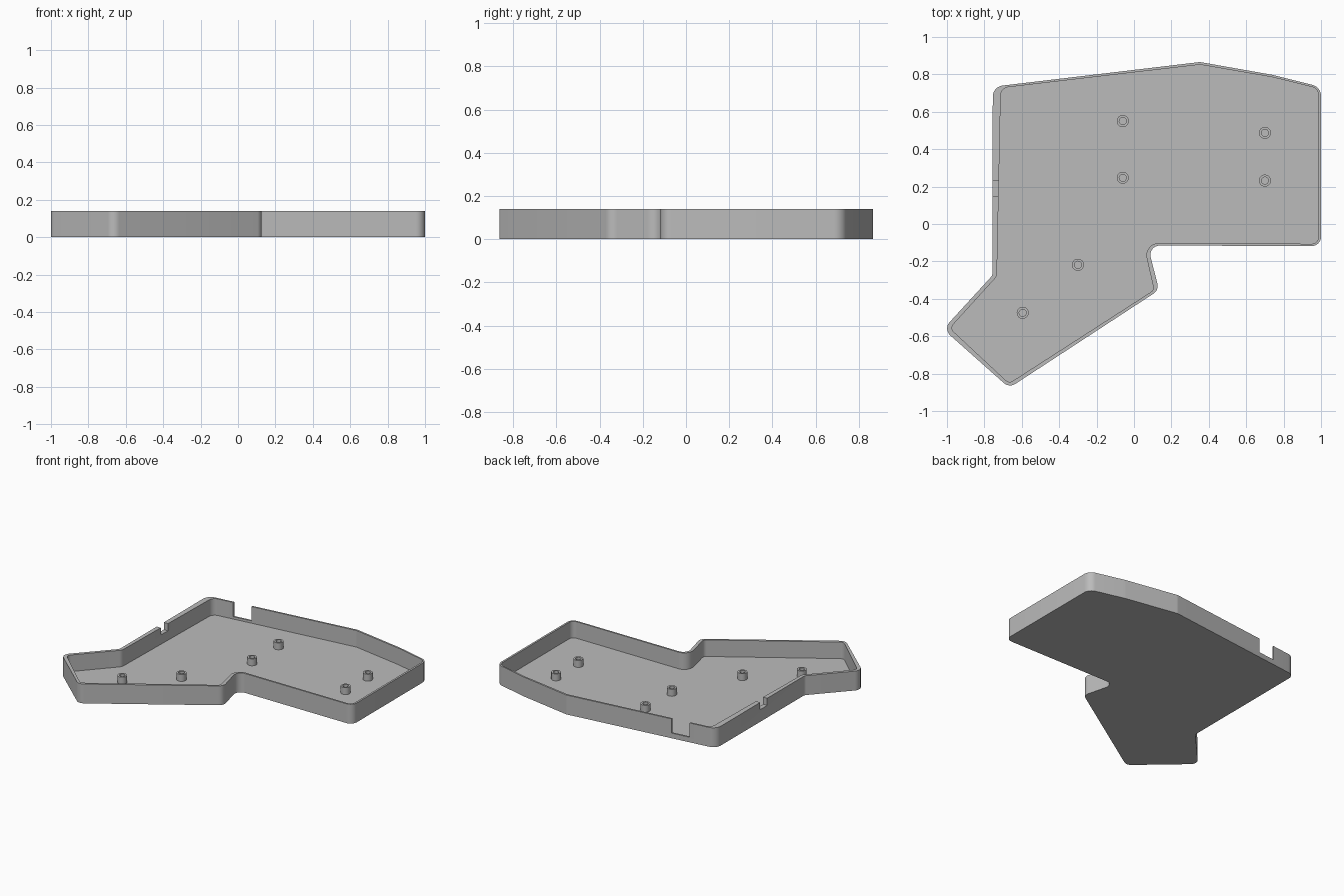
import bpy, bmesh, math
from mathutils import Vector

HEIGHT, FLOOR, STEPS = 0.14, 0.02, 8

cube = bpy.data.objects.get("Cube")
if cube:
    bpy.data.objects.remove(cube, do_unlink=True)

grey = bpy.data.materials.new("plain_grey")
grey.use_nodes = True
grey.diffuse_color = (0.5, 0.5, 0.5, 1)
grey.node_tree.nodes["Principled BSDF"].inputs["Base Color"].default_value = (0.5, 0.5, 0.5, 1)


def make_object(name, bm):
    bmesh.ops.recalc_face_normals(bm, faces=bm.faces)
    mesh = bpy.data.meshes.new(name)
    bm.to_mesh(mesh)
    bm.free()
    obj = bpy.data.objects.new(name, mesh)
    bpy.context.collection.objects.link(obj)
    mesh.materials.append(grey)
    return obj


def smooth(obj):
    bpy.ops.object.select_all(action='DESELECT')
    obj.select_set(True)
    bpy.context.view_layer.objects.active = obj
    bpy.ops.object.shade_smooth_by_angle(angle=math.radians(30))


def rounded(corners):
    """Fillet each (x, y, radius) corner of a closed outline with an arc."""
    pts = []
    for i, (x, y, r) in enumerate(corners):
        p = Vector((x, y))
        a = (Vector(corners[i - 1][:2]) - p).normalized()
        b = (Vector(corners[(i + 1) % len(corners)][:2]) - p).normalized()
        half = a.angle(b) / 2
        centre = p + (a + b).normalized() * (r / math.sin(half))
        start = p + a * (r / math.tan(half)) - centre
        end = p + b * (r / math.tan(half)) - centre
        sweep = start.angle(end)
        for k in range(STEPS + 1):
            t = k / STEPS
            pts.append(centre + (start * math.sin((1 - t) * sweep)
                                 + end * math.sin(t * sweep)) / math.sin(sweep))
    return pts


# Outlines, clockwise from the back right-hand corner
outer = rounded([
    (-0.755, 0.734, 0.06), (0.353, 0.866, 0.06), (0.743, 0.797, 0.1),
    (1.0, 0.732, 0.06), (1.0, -0.118, 0.05), (0.073, -0.115, 0.05),
    (0.134, -0.353, 0.05), (-0.667, -0.876, 0.05), (-1.02, -0.562, 0.05),
    (-0.757, -0.275, 0.03)])
inner = rounded([
    (-0.712, 0.727, 0.045), (0.353, 0.852, 0.05), (0.74, 0.785, 0.1),
    (0.986, 0.724, 0.045), (0.986, -0.106, 0.035), (0.05, -0.102, 0.065),
    (0.107, -0.353, 0.03), (-0.668, -0.852, 0.03), (-0.985, -0.557, 0.03),
    (-0.733, -0.28, 0.05)])

# Open tray: underside, outer wall, rim, inner wall, floor
bm = bmesh.new()
rings = [[bm.verts.new((p.x, p.y, z)) for p in outline]
         for outline, z in ((outer, 0), (outer, HEIGHT), (inner, HEIGHT), (inner, FLOOR))]
count = len(outer)
for low, high in zip(rings, rings[1:]):
    for i in range(count):
        j = (i + 1) % count
        bm.faces.new((low[i], low[j], high[j], high[i]))
bm.faces.new(rings[0])
bm.faces.new(rings[-1])
tray = make_object("case_tray", bm)


def cut_slot(x0, x1, y0, y1, z0):
    """Cut a slot down from the rim to height z0."""
    bm = bmesh.new()
    bmesh.ops.create_cube(bm, size=1)
    for v in bm.verts:
        v.co = (x1 if v.co.x > 0 else x0, y1 if v.co.y > 0 else y0,
                HEIGHT + 0.1 if v.co.z > 0 else z0)
    cutter = make_object("slot_cutter", bm)
    cutter.hide_render = True
    mod = tray.modifiers.new("slot", 'BOOLEAN')
    mod.operation, mod.solver, mod.object = 'DIFFERENCE', 'EXACT', cutter
    bpy.context.view_layer.objects.active = tray
    bpy.ops.object.modifier_apply(modifier=mod.name)
    bpy.data.objects.remove(cutter, do_unlink=True)


# Connector slots in the back wall and the side wall
cut_slot(-0.56, -0.425, 0.68, 0.9, 0.037)
cut_slot(-0.8, -0.68, 0.15, 0.23, 0.088)
smooth(tray)


# Hollow screw posts
def screw_post(name, x, y):
    bm = bmesh.new()
    profile = [(0.032, FLOOR - 0.005), (0.032, 0.07), (0.019, 0.07), (0.019, FLOOR + 0.001)]
    sides = 32
    loops = [[bm.verts.new((x + r * math.cos(math.tau * i / sides),
                            y + r * math.sin(math.tau * i / sides), z))
              for i in range(sides)] for r, z in profile]
    for low, high in zip(loops, loops[1:]):
        for i in range(sides):
            j = (i + 1) % sides
            bm.faces.new((low[i], low[j], high[j], high[i]))
    bm.faces.new(loops[0])
    bm.faces.new(loops[-1])
    smooth(make_object(name, bm))


posts = [(-0.06, 0.55), (-0.06, 0.247), (0.7, 0.487), (0.7, 0.232), (-0.3, -0.218), (-0.595, -0.475)]
for number, (x, y) in enumerate(posts, 1):
    screw_post(f"screw_post_{number}", x, y)
